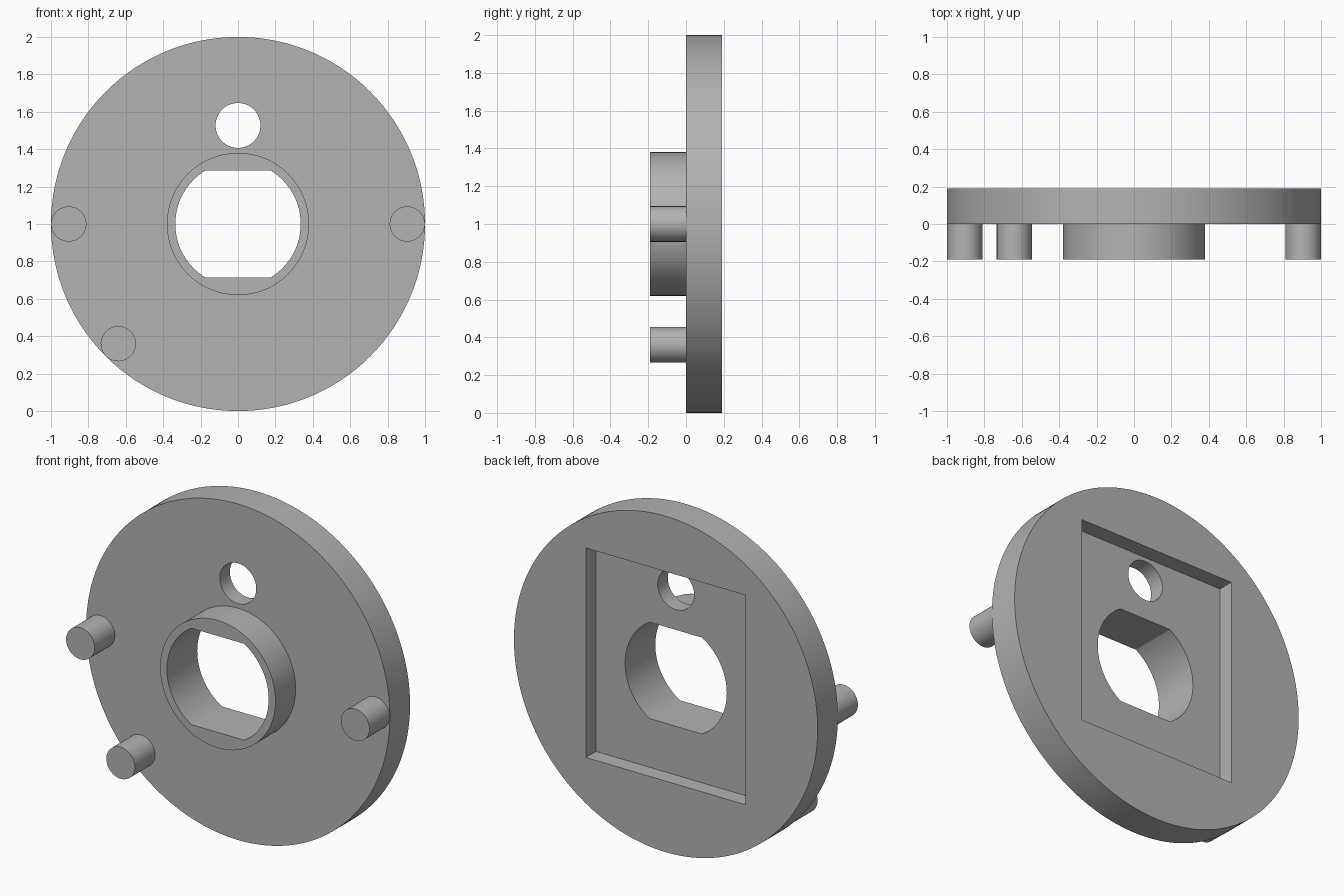
import bpy
import bmesh
import math

cube = bpy.data.objects.get("Cube")
if cube:
    bpy.data.objects.remove(cube, do_unlink=True)

T = 0.19         # plate thickness, also collar and pin length
CENTRE = 1.0     # height of the plate axis

grey = bpy.data.materials.new("grey")
grey.use_nodes = True
colour = (0.45, 0.45, 0.45, 1)
grey.diffuse_color = colour
grey.node_tree.nodes["Principled BSDF"].inputs["Base Color"].default_value = colour


def circle(r, x=0, z=CENTRE, n=128):
    return [(x + r * math.cos(2 * math.pi * i / n),
             z + r * math.sin(2 * math.pi * i / n)) for i in range(n)]


def flatted_circle(r, half):
    """Circle with flats cut at the top and bottom."""
    a = math.asin(half / r)
    n = 40
    right = [-a + 2 * a * i / n for i in range(n + 1)]
    angles = right + [t + math.pi for t in right]
    return [(r * math.cos(t), CENTRE + r * math.sin(t)) for t in angles]


def prism(name, profile, y0, y1):
    """Extrude an x-z profile along y."""
    bm = bmesh.new()
    face = bm.faces.new([bm.verts.new((x, y0, z)) for x, z in profile])
    out = bmesh.ops.extrude_face_region(bm, geom=[face])
    moved = [v for v in out["geom"] if isinstance(v, bmesh.types.BMVert)]
    bmesh.ops.translate(bm, verts=moved, vec=(0, y1 - y0, 0))
    bmesh.ops.recalc_face_normals(bm, faces=bm.faces)
    mesh = bpy.data.meshes.new(name)
    bm.to_mesh(mesh)
    bm.free()
    mesh.materials.append(grey)
    ob = bpy.data.objects.new(name, mesh)
    bpy.context.collection.objects.link(ob)
    return ob


def activate(ob):
    bpy.ops.object.select_all(action='DESELECT')
    ob.select_set(True)
    bpy.context.view_layer.objects.active = ob


def cut(ob, profile, y0, y1):
    cutter = prism("cutter", profile, y0, y1)
    cutter.hide_render = True
    activate(ob)
    mod = ob.modifiers.new("cut", 'BOOLEAN')
    mod.operation = 'DIFFERENCE'
    mod.solver = 'EXACT'
    mod.object = cutter
    bpy.ops.object.modifier_apply(modifier=mod.name)
    bpy.data.objects.remove(cutter, do_unlink=True)


# Round plate and the collar on its front
plate = prism("round_plate", circle(1.0, n=192), 0, T)
collar = prism("collar", circle(0.38), -T, 0)

# Rectangular recess in the back
w, low, high = 0.526, 0.423, 1.67
cut(plate, [(-w, low), (w, low), (w, high), (-w, high)], T / 2, 2 * T)

# Shaft hole with two flats, and the small round hole
bore = flatted_circle(0.335, 0.287)
for part in (plate, collar):
    cut(part, bore, -2 * T, 2 * T)
cut(plate, circle(0.12, 0, 1.527, 64), -T, 2 * T)

# Locating pins close to the rim
parts = [plate, collar]
for name, angle in (("left_pin", 0), ("right_pin", 180), ("lower_right_pin", 225)):
    a = math.radians(angle)
    x, z = 0.905 * math.cos(a), CENTRE + 0.905 * math.sin(a)
    parts.append(prism(name, circle(0.094, x, z, 64), -T, 0))

# Smooth round walls, sharp rims
for part in parts:
    activate(part)
    bpy.ops.object.shade_smooth_by_angle(angle=math.radians(30))
